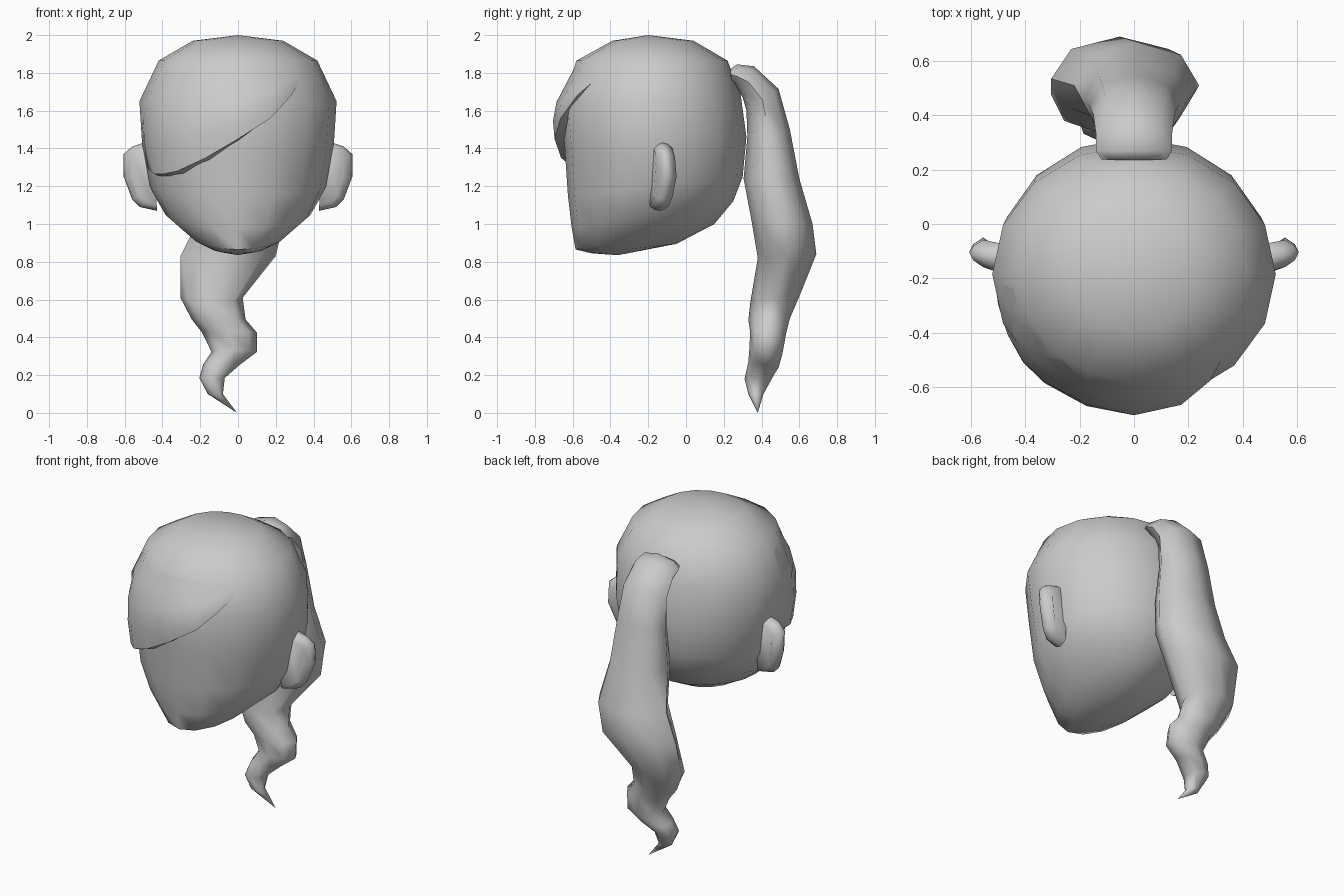
import bpy, math
from mathutils import Vector
from mathutils.bvhtree import BVHTree

if "Cube" in bpy.data.objects:
    bpy.data.objects.remove(bpy.data.objects["Cube"])

grey = bpy.data.materials.new("plain grey")
grey.diffuse_color = (0.6, 0.6, 0.6, 1)
grey.use_nodes = True
grey.node_tree.nodes["Principled BSDF"].inputs["Base Color"].default_value = grey.diffuse_color


def make(name, verts, faces, angle=60):
    me = bpy.data.meshes.new(name)
    me.from_pydata(verts, [], faces)
    ob = bpy.data.objects.new(name, me)
    bpy.context.collection.objects.link(ob)
    me.materials.append(grey)
    bpy.ops.object.select_all(action='DESELECT')
    ob.select_set(True)
    bpy.context.view_layer.objects.active = ob
    bpy.ops.object.mode_set(mode='EDIT')
    bpy.ops.mesh.select_all(action='SELECT')
    bpy.ops.mesh.normals_make_consistent(inside=False)
    bpy.ops.object.mode_set(mode='OBJECT')
    bpy.ops.object.shade_smooth_by_angle(angle=math.radians(angle))
    return ob


def bridge(count, n):
    """Quads between successive closed rings of n points."""
    return [(r * n + i, r * n + (i + 1) % n, (r + 1) * n + (i + 1) % n, (r + 1) * n + i)
            for r in range(count - 1) for i in range(n)]


def loft(name, rings, n, start, end):
    """Tilted elliptical rings (front y, front z, back y, back z, left x, right x)."""
    verts = []
    for yf, zf, yb, zb, xl, xr in rings:
        for i in range(n):
            t = 2 * math.pi * i / n
            f = (1 - math.cos(t)) / 2
            verts.append((xl + (xr - xl) * (1 + math.sin(t)) / 2,
                          yf + (yb - yf) * f, zf + (zb - zf) * f))
    faces = bridge(len(rings), n)
    last = len(verts) - n
    verts += [start, end]
    for i in range(n):
        j = (i + 1) % n
        faces += [(i, j, last + n), (last + i, last + j, last + n + 1)]
    return make(name, verts, faces)


# Head: crown down to the chin, the lower rings tilting up to the nape
head_rings = [(-0.39, 1.97, 0.04, 1.97, 0.24), (-0.58, 1.865, 0.22, 1.865, 0.42),
              (-0.66, 1.62, 0.29, 1.68, 0.522), (-0.642, 1.40, 0.32, 1.46, 0.508),
              (-0.625, 1.15, 0.30, 1.25, 0.47), (-0.605, 0.98, 0.25, 1.12, 0.385),
              (-0.585, 0.865, 0.15, 1.0, 0.24), (-0.50, 0.845, -0.05, 0.895, 0.14)]
head = loft("head", [(a, b, c, d, -w, w) for a, b, c, d, w in head_rings], 16,
            (0, -0.2, 2.0), (0, -0.36, 0.835))

# Swept fringe: columns by angle round the head (angle, lower edge height, thickness)
edge = [(-90, 1.33, 0.0), (-78, 1.29, 0.015), (-65, 1.265, 0.03), (-52, 1.265, 0.045),
        (-40, 1.28, 0.055), (-20, 1.35, 0.055), (0, 1.45, 0.05), (20, 1.56, 0.04),
        (36, 1.68, 0.022), (50, 1.77, 0.0)]
tree = BVHTree.FromPolygons([v.co.copy() for v in head.data.vertices],
                            [tuple(p.vertices) for p in head.data.polygons])
rows = [0, 0.25, 0.5, 0.75, 1, 1.03]
verts = []
for deg, z_low, thick in edge:
    a = math.radians(deg)
    out = Vector((math.sin(a), -math.cos(a), 0))
    for t in rows:
        z = 1.84 + (z_low - 1.84) * t
        hit = tree.ray_cast(Vector((0, -0.19, z)), out)[0]
        off = -0.02 if t > 1 else -0.004 + (thick + 0.004) * min(1, 1.4 * t)
        verts.append(hit + out * off)
m = len(rows)
faces = [(c * m + r, c * m + r + 1, (c + 1) * m + r + 1, (c + 1) * m + r)
         for c in range(len(edge) - 1) for r in range(m - 1)]
make("fringe", verts, faces)

# Ears: one outline, inset towards the front and back
outline = [(0.44, 1.42), (0.50, 1.43), (0.56, 1.41), (0.605, 1.37), (0.605, 1.25),
           (0.56, 1.13), (0.52, 1.09), (0.43, 1.07)]
for side, label in ((1, "right_ear"), (-1, "left_ear")):
    verts = []
    for dy, s in ((-0.05, 0.72), (-0.025, 0.93), (0, 1), (0.025, 0.93), (0.05, 0.72)):
        for x, z in outline:
            zz = 1.25 + (z - 1.25) * (s + 1) / 2
            shift = -0.10 - 1.0 * (z - 1.25) ** 2 + 0.05 * (z - 1.25)
            verts.append((side * (0.43 + (x - 0.43) * s), shift + dy, zz))
    n = len(outline)
    faces = bridge(5, n) + [tuple(range(n)), tuple(range(4 * n, 5 * n))]
    make(label, verts, faces)

# Ponytail: root on the back of the head, hanging and curling to a point
tail_rings = [(0.24, 1.76, 0.235, 1.82, -0.12, 0.12), (0.27, 1.72, 0.27, 1.845, -0.14, 0.14),
              (0.30, 1.67, 0.36, 1.835, -0.14, 0.14), (0.32, 1.60, 0.49, 1.715, -0.15, 0.15),
              (0.325, 1.46, 0.55, 1.50, -0.165, 0.165), (0.305, 1.24, 0.60, 1.24, -0.19, 0.195),
              (0.35, 1.0, 0.67, 1.0, -0.22, 0.24), (0.38, 0.82, 0.69, 0.84, -0.305, 0.20),
              (0.34, 0.58, 0.61, 0.64, -0.305, 0.025), (0.33, 0.49, 0.55, 0.50, -0.245, 0.04),
              (0.34, 0.43, 0.53, 0.42, -0.19, 0.10), (0.335, 0.335, 0.51, 0.31, -0.14, 0.10),
              (0.33, 0.27, 0.49, 0.24, -0.185, 0.01), (0.31, 0.18, 0.46, 0.19, -0.205, -0.07),
              (0.33, 0.10, 0.41, 0.10, -0.16, -0.08)]
loft("ponytail", tail_rings, 8, (0, 0.235, 1.79), (-0.005, 0.38, 0.0))
